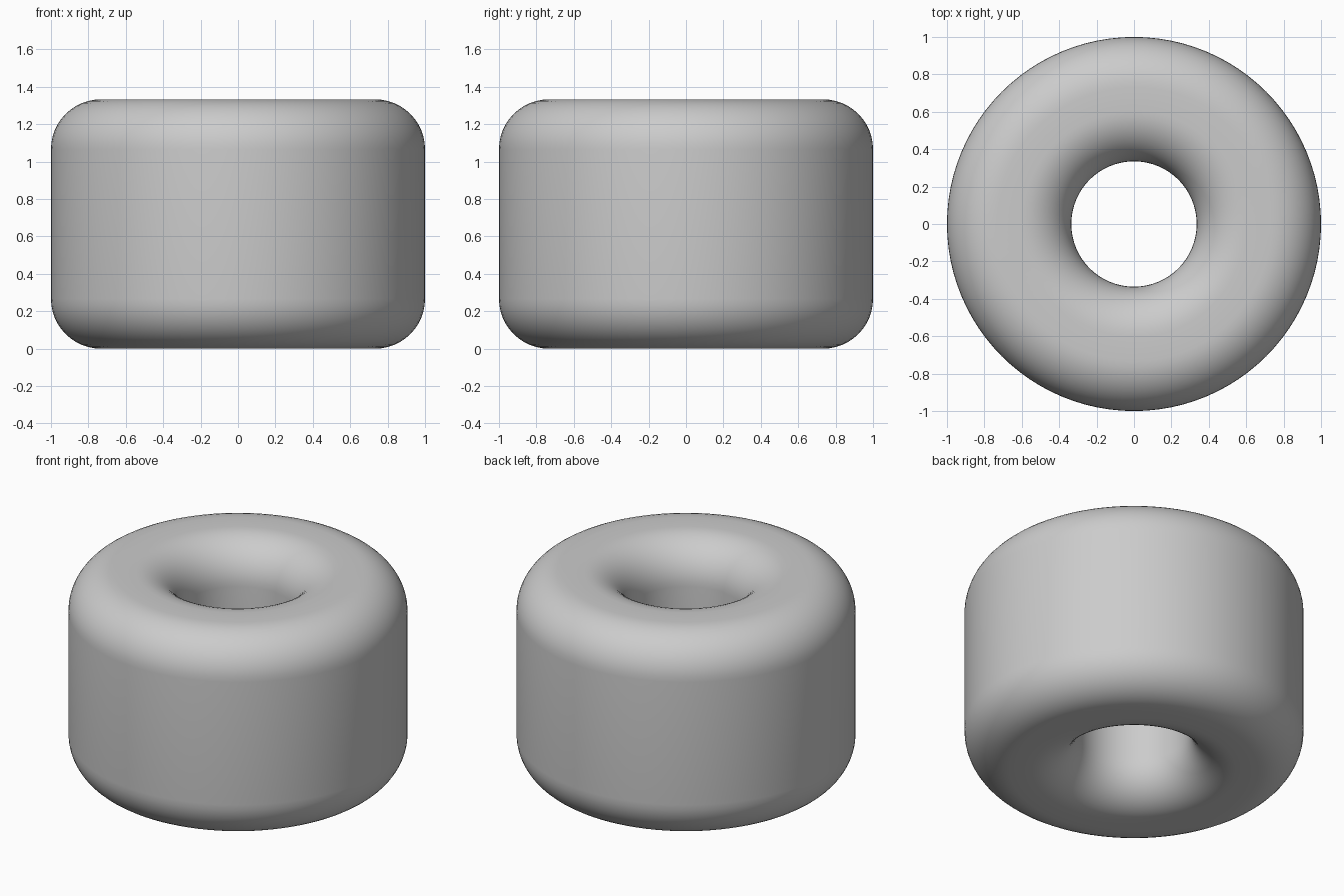
import bpy
import bmesh
from math import cos, sin, pi
from mathutils import Matrix, Vector

cube = bpy.data.objects.get("Cube")
if cube:
    bpy.data.objects.remove(cube, do_unlink=True)

OUTER, INNER, HEIGHT, FILLET = 1.0, 0.335, 1.333, 0.267
SEGMENTS, ARC_STEPS = 96, 12

grey = bpy.data.materials.new("light_grey")
grey.use_nodes = True
colour = (0.6, 0.6, 0.6, 1)
grey.diffuse_color = colour
grey.node_tree.nodes["Principled BSDF"].inputs["Base Color"].default_value = colour


def corner(x, z, start):
    """Quarter-circle fillet around a centre point, running anticlockwise."""
    angles = [start + pi / 2 * i / ARC_STEPS for i in range(ARC_STEPS + 1)]
    return [Vector((x + FILLET * cos(a), 0, z + FILLET * sin(a))) for a in angles]


# Rounded rectangle cross-section
near, far = INNER + FILLET, OUTER - FILLET
low, high = FILLET, HEIGHT - FILLET
profile = (corner(far, low, -pi / 2) + corner(far, high, 0)
           + corner(near, high, pi / 2) + corner(near, low, pi))

# Revolve the section into a thick ring
bm = bmesh.new()
rings = []
for s in range(SEGMENTS):
    turn = Matrix.Rotation(2 * pi * s / SEGMENTS, 3, "Z")
    rings.append([bm.verts.new(turn @ p) for p in profile])
for s, ring in enumerate(rings):
    after = rings[(s + 1) % SEGMENTS]
    for i in range(len(ring)):
        j = (i + 1) % len(ring)
        bm.faces.new((ring[i], after[i], after[j], ring[j])).smooth = True
bmesh.ops.recalc_face_normals(bm, faces=bm.faces)

mesh = bpy.data.meshes.new("rounded_ring")
bm.to_mesh(mesh)
bm.free()
mesh.materials.append(grey)
body = bpy.data.objects.new("rounded_ring", mesh)
bpy.context.collection.objects.link(body)
